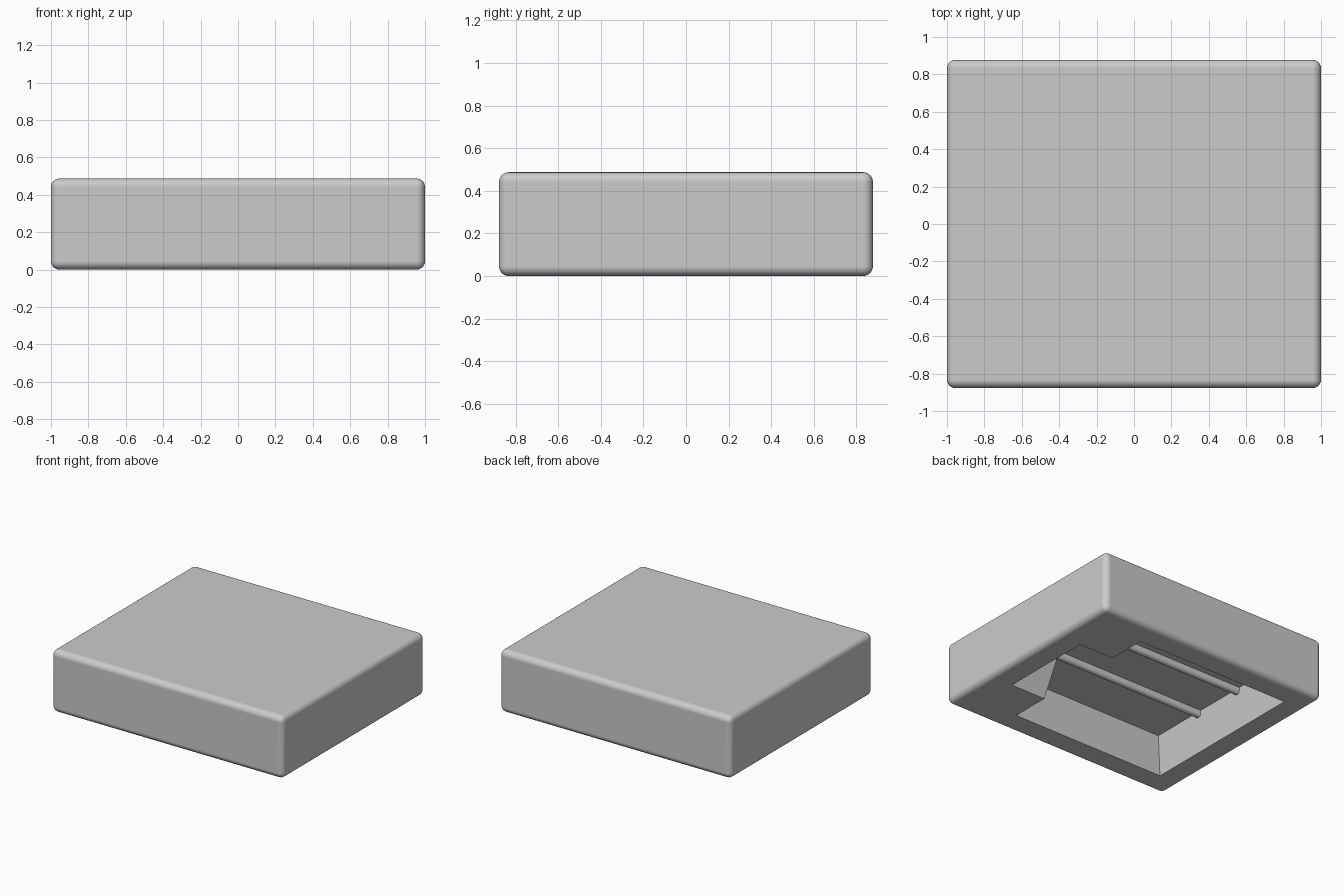
import bpy
import bmesh
import math

default = bpy.data.objects.get("Cube")
if default:
    bpy.data.objects.remove(default, do_unlink=True)

WIDTH, DEPTH, HEIGHT = 2.0, 1.755, 0.487
CEILING = 0.30          # height of the recess ceiling

grey = bpy.data.materials.new("plain_grey")
grey.use_nodes = True
grey.diffuse_color = (0.6, 0.6, 0.6, 1)
grey.node_tree.nodes["Principled BSDF"].inputs["Base Color"].default_value = (0.6, 0.6, 0.6, 1)


def make_object(name, bm):
    bmesh.ops.recalc_face_normals(bm, faces=bm.faces)
    mesh = bpy.data.meshes.new(name)
    bm.to_mesh(mesh)
    bm.free()
    mesh.materials.append(grey)
    obj = bpy.data.objects.new(name, mesh)
    bpy.context.collection.objects.link(obj)
    return obj


def loft(name, start, end):
    """Closed solid between two matching rings of points."""
    bm = bmesh.new()
    a = [bm.verts.new(p) for p in start]
    b = [bm.verts.new(p) for p in end]
    bm.faces.new(a)
    bm.faces.new(b)
    for i in range(len(a)):
        j = (i + 1) % len(a)
        bm.faces.new((a[i], a[j], b[j], b[i]))
    return make_object(name, bm)


def smooth(obj):
    """Smooth the rounded edges while large faces stay flat."""
    bpy.ops.object.select_all(action="DESELECT")
    obj.select_set(True)
    bpy.context.view_layer.objects.active = obj
    bpy.ops.object.shade_smooth_by_angle(angle=math.radians(35))
    weighted = obj.modifiers.new("flat_faces", "WEIGHTED_NORMAL")
    weighted.keep_sharp = True
    weighted.weight = 100


def recess_ring(z):
    """Stepped outline whose walls lean inward with height."""
    t = z / CEILING
    back, side = -0.815 + 0.04 * t, 0.685 - 0.03 * t
    step, neck, neck_side = 0.515 - 0.014 * t, 0.815 - 0.04 * t, 0.375 - 0.135 * t
    half = [(back, side), (step, side), (step, neck_side), (neck, neck_side)]
    ring = half + [(x, -y) for x, y in reversed(half)]
    return [(x, y, z) for x, y in ring]


# Rounded block
bm = bmesh.new()
bmesh.ops.create_cube(bm, size=1)
bmesh.ops.scale(bm, vec=(WIDTH, DEPTH, HEIGHT), verts=bm.verts)
bmesh.ops.translate(bm, vec=(0, 0, HEIGHT / 2), verts=bm.verts)
bmesh.ops.bevel(bm, geom=bm.edges[:], offset=0.045, segments=6, profile=0.5, affect="EDGES")
block = make_object("rounded_block", bm)

# Stepped recess in the underside
cutter = loft("recess_cutter", recess_ring(-0.05), recess_ring(CEILING))
cutter.hide_render = True
cut = block.modifiers.new("recess", "BOOLEAN")
cut.operation = "DIFFERENCE"
cut.solver = "EXACT"
cut.object = cutter
bpy.context.view_layer.objects.active = block
bpy.ops.object.modifier_apply(modifier=cut.name)
bpy.data.objects.remove(cutter, do_unlink=True)
smooth(block)

# Two round-bottomed rails along the recess ceiling
RADIUS, RAIL_BOTTOM, RAIL_END = 0.025, 0.25, 0.775
for side, y in (("left", 0.213), ("right", -0.213)):
    arc = [(y + RADIUS * math.cos(t), RAIL_BOTTOM + RADIUS - RADIUS * math.sin(t))
           for t in (math.pi * i / 10 for i in range(11))]
    profile = [(y + RADIUS, CEILING + 0.01)] + arc + [(y - RADIUS, CEILING + 0.01)]
    rail = loft("ceiling_rail_" + side,
                [(-RAIL_END, py, pz) for py, pz in profile],
                [(RAIL_END, py, pz) for py, pz in profile])
    smooth(rail)
